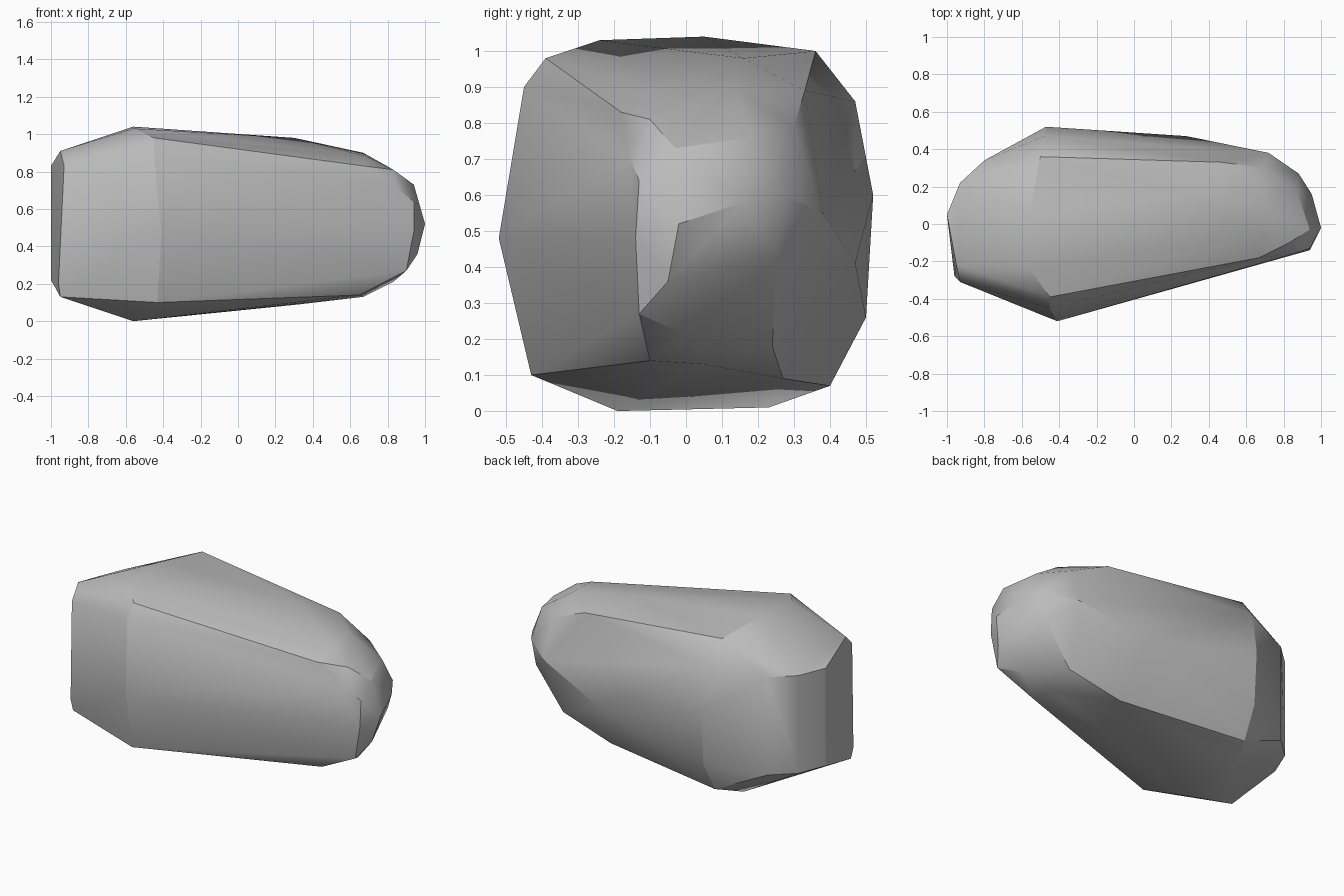
import bpy
import bmesh
import math

default_cube = bpy.data.objects.get("Cube")
if default_cube:
    bpy.data.objects.remove(default_cube, do_unlink=True)


def make_material(name, color):
    material = bpy.data.materials.new(name)
    material.use_nodes = True
    material.diffuse_color = color
    shader = material.node_tree.nodes["Principled BSDF"]
    shader.inputs["Base Color"].default_value = color
    return material


def hull_object(name, sections, material):
    """Wrap a tight convex skin around all the section points."""
    bm = bmesh.new()
    for section in sections:
        for point in section:
            bm.verts.new(point)
    result = bmesh.ops.convex_hull(bm, input=bm.verts[:])
    # Drop the points that fell inside the skin
    inside = {g for g in result["geom_interior"] + result["geom_unused"]
              if isinstance(g, bmesh.types.BMVert)}
    bmesh.ops.delete(bm, geom=list(inside), context="VERTS")
    bmesh.ops.recalc_face_normals(bm, faces=bm.faces[:])
    mesh = bpy.data.meshes.new(name)
    bm.to_mesh(mesh)
    bm.free()
    mesh.materials.append(material)
    obj = bpy.data.objects.new(name, mesh)
    bpy.context.collection.objects.link(obj)
    return obj


# Blunt end: front corners, then the curved back wall as upright edges
blunt_cap = [(-.93, -.31, .83), (-.95, -.22, .91),
             (-.96, -.28, .2), (-.95, -.27, .13)]
back_wall = [(x, y, z) for x, y in [(-1, .05), (-.93, .22), (-.8, .34)]
             for z in (.22, .83)]

# Widest section, near the blunt end
widest = [(-.41, -.52, .48), (-.45, -.45, .9), (-.45, -.39, .98),
          (-.56, -.24, 1.03), (-.56, .05, 1.04), (-.5, .36, 1),
          (-.48, .47, .86), (-.47, .52, .6), (-.47, .5, .26),
          (-.48, .4, .07), (-.56, .23, .01), (-.56, -.19, 0), (-.43, -.43, .1)]

# Sparse points along the long taper
taper = [(.3, .16, .98), (.28, .47, .41), (.47, .33, .89), (.33, .27, .09)]

# Shoulder where the nose begins
shoulder = [(.67, -.18, .83), (.69, -.05, .88), (.67, .13, .9), (.7, .3, .79),
            (.72, .38, .55), (.68, .24, .18), (.67, .05, .13), (.65, -.1, .14)]

# Rounded nose
nose = [(.83, -.1, .81), (.85, -.16, .71), (.87, .18, .76), (.88, .27, .6),
        (.86, .25, .43), (.83, 0, .21), (.9, -.13, .27), (.94, -.14, .48),
        (.94, -.13, .64), (.94, -.03, .73), (.95, .16, .58), (.96, -.05, .36),
        (1, -.02, .52)]

stone_grey = make_material("stone grey", (.5, .5, .5, 1))
stone = hull_object("stone", [blunt_cap, back_wall, widest, taper, shoulder, nose],
                    stone_grey)

# Soft facets with the strongest ridges kept crisp
bpy.ops.object.select_all(action="DESELECT")
stone.select_set(True)
bpy.context.view_layer.objects.active = stone
bpy.ops.object.shade_smooth_by_angle(angle=math.radians(28))
